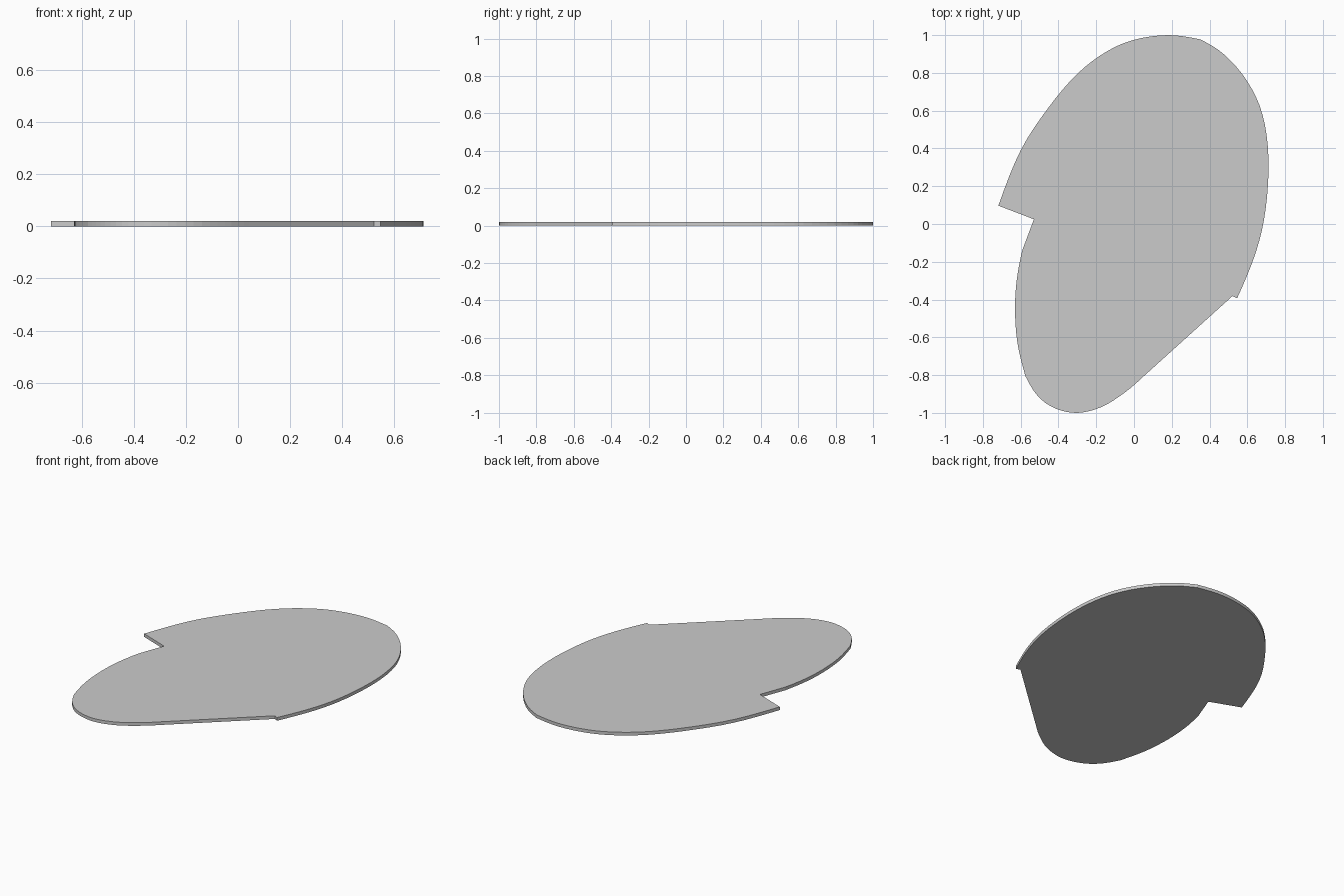
import bpy, bmesh
from mathutils import Vector

if "Cube" in bpy.data.objects:
    bpy.data.objects.remove(bpy.data.objects["Cube"])

THICKNESS = 0.02

# Outline runs (clockwise from above); each run is a smooth curve, runs meet at corners
runs = [
    # upper left edge and top
    [(-0.718, 0.097), (-0.6, 0.39), (-0.45, 0.62), (-0.3, 0.795), (-0.15, 0.91),
     (0.0, 0.975), (0.18, 1.0), (0.352, 0.977)],
    # right edge
    [(0.352, 0.977), (0.48, 0.895), (0.6, 0.755), (0.68, 0.58), (0.712, 0.35),
     (0.697, 0.08), (0.645, -0.15), (0.546, -0.393)],
    # small step
    [(0.546, -0.393), (0.522, -0.381)],
    # straight diagonal
    [(0.522, -0.381), (0.045, -0.812)],
    # rounded lower lobe
    [(0.045, -0.812), (-0.05, -0.893), (-0.17, -0.968), (-0.3, -1.0), (-0.42, -0.975),
     (-0.51, -0.91), (-0.575, -0.805)],
    # lower left edge
    [(-0.575, -0.805), (-0.617, -0.63), (-0.63, -0.45), (-0.62, -0.29), (-0.592, -0.14)],
    # notch
    [(-0.592, -0.14), (-0.53, 0.025)],
    [(-0.53, 0.025), (-0.718, 0.097)],
]


def smooth_run(points, steps=4):
    """Catmull-Rom samples of a run, without its last point."""
    p = [Vector(q) for q in points]
    if len(p) == 2:
        return [p[0]]
    # mirrored end points keep the curvature near the corners
    first = p[0] + (p[0] - p[1]) * 1.5 - (p[1] - p[2]) * 0.5
    last = p[-1] + (p[-1] - p[-2]) * 1.5 - (p[-2] - p[-3]) * 0.5
    p = [first] + p + [last]
    out = []
    for a, b, c, d in zip(p, p[1:], p[2:], p[3:]):
        for i in range(steps):
            t = i / steps
            out.append(0.5 * (2 * b + (c - a) * t + (2 * a - 5 * b + 4 * c - d) * t ** 2
                              + (3 * b - a - 3 * c + d) * t ** 3))
    return out


# Flat plate: fill the outline and extrude it upwards
outline = [pt for run in runs for pt in smooth_run(run)]
bm = bmesh.new()
base = bm.faces.new([bm.verts.new((x, y, 0)) for x, y in outline])
extruded = bmesh.ops.extrude_face_region(bm, geom=[base], use_keep_orig=True)
top_verts = [g for g in extruded["geom"] if isinstance(g, bmesh.types.BMVert)]
bmesh.ops.translate(bm, verts=top_verts, vec=(0, 0, THICKNESS))
bmesh.ops.recalc_face_normals(bm, faces=bm.faces)

mesh = bpy.data.meshes.new("flat_plate")
bm.to_mesh(mesh)
bm.free()
plate = bpy.data.objects.new("flat_plate", mesh)
bpy.context.collection.objects.link(plate)
